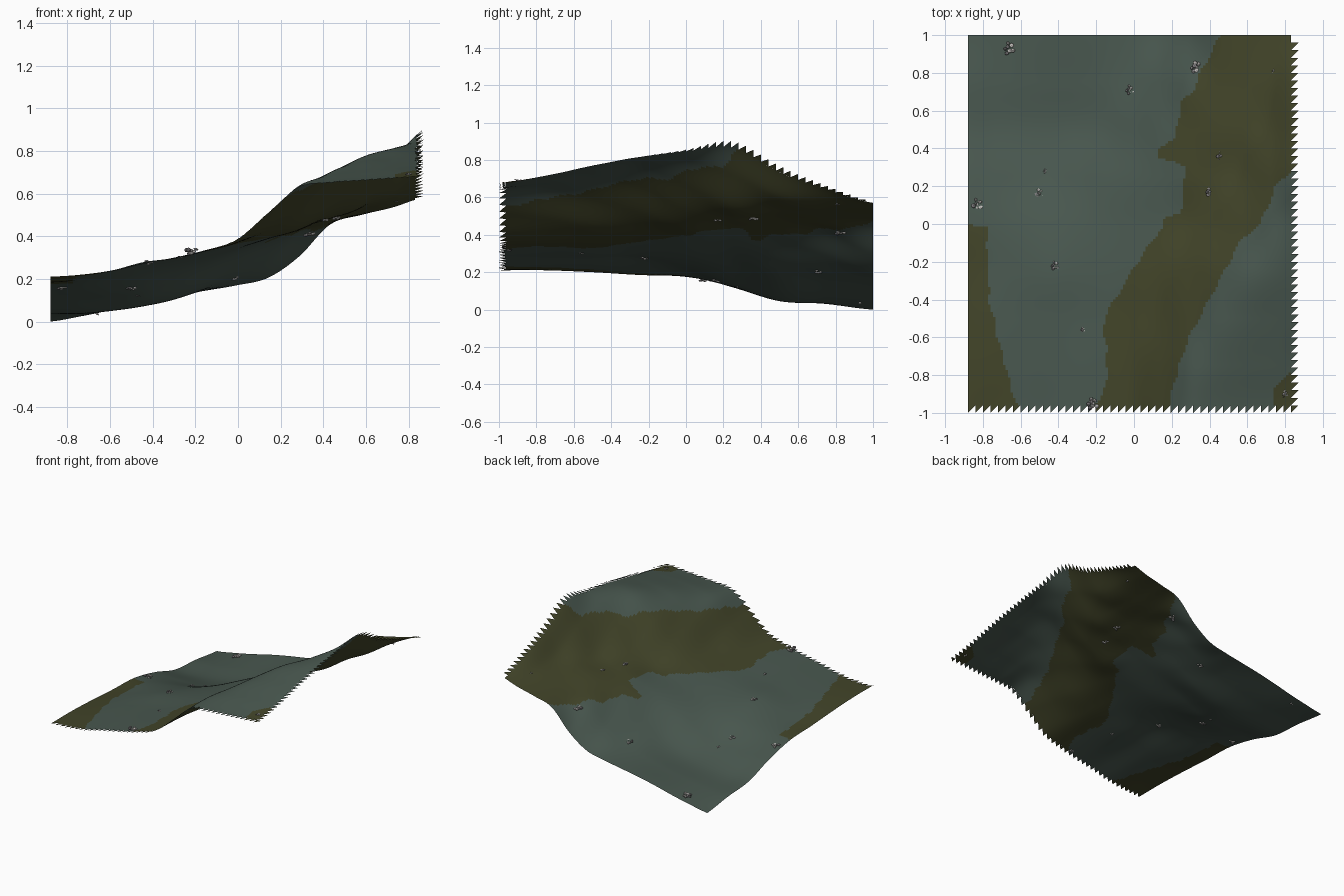
import bpy
import bmesh
import math
import random
from mathutils import Matrix, Vector

random.seed(4)
if "Cube" in bpy.data.objects:
    bpy.data.objects.remove(bpy.data.objects["Cube"], do_unlink=True)


def make_material(name, color):
    mat = bpy.data.materials.new(name)
    mat.use_nodes = True
    mat.diffuse_color = (*color, 1)
    bsdf = next(n for n in mat.node_tree.nodes if n.type == 'BSDF_PRINCIPLED')
    bsdf.inputs["Base Color"].default_value = (*color, 1)
    bsdf.inputs["Roughness"].default_value = 0.9
    return mat


slate = make_material("slate green", (0.066, 0.096, 0.078))
olive = make_material("olive", (0.054, 0.058, 0.022))
light_stone = make_material("light stone", (0.58, 0.56, 0.54))
dark_stone = make_material("dark stone", (0.24, 0.23, 0.24))

# Cross-sections of the hillside in hundredths, from the front to the back
SECTIONS = (
    (21, 21.5, 23.5, 27, 30, 33.5, 38.5, 51, 63, 65, 66, 67, 68),
    (21, 22, 24, 27.5, 30, 33.5, 38, 49, 63.5, 68.5, 70.5, 71.5, 71.5),
    (20, 21.5, 24, 27.5, 29.5, 33, 37, 44.5, 59, 70, 75, 76.5, 77),
    (18.5, 20, 23.5, 27.5, 29.5, 32.5, 36.5, 42, 52, 66, 76.5, 81, 81.5),
    (17.5, 18, 20, 22.5, 26, 30, 34.5, 39, 43.5, 53, 66.5, 79.5, 85.5),
    (12.5, 12, 12, 13.5, 19, 26, 32.5, 38.5, 44, 48.5, 55, 72, 90),
    (5, 4.5, 5.5, 7.5, 11, 17, 26, 36, 43, 48.5, 53, 60, 77),
    (3, 3.5, 5.5, 8, 11, 15, 20, 29, 41, 46.5, 51, 56.5, 66.5),
    (0, 2.5, 5.5, 9, 12, 14.5, 17, 20.5, 30.5, 45.5, 50, 53.5, 58),
)
LEFT, RIGHT, BACK, FRONT = -0.88, 0.87, 1.0, -1.0
COLS, ROWS, FINE = 44, 50, 3
DX, DY = (RIGHT - LEFT) / COLS, (BACK - FRONT) / ROWS


def spline(values, t):
    """Smooth curve through evenly spaced values, t from 0 to 1."""
    last = len(values) - 1
    s = min(max(t, 0), 1) * last
    i = min(int(s), last - 1)
    f = s - i
    a, b, c, d = (values[min(max(k, 0), last)] for k in range(i - 1, i + 3))
    return b + f * (c - a + f * (2 * a - 5 * b + 4 * c - d + f * (3 * (b - c) + d - a))) / 2


def height(x, y):
    u = (x - LEFT) / (RIGHT - LEFT)
    v = (y - FRONT) / (BACK - FRONT)
    return max(0, spline([spline(row, u) for row in SECTIONS], v) / 100)


def along(path, y):
    """x of a border path at a given y."""
    for (x1, y1), (x2, y2) in zip(path, path[1:]):
        if y <= y2:
            return x1 + (x2 - x1) * (y - y1) / (y2 - y1)
    return path[-1][0]


# Borders of the olive ground
BAND_LEFT = ((-.25, -1), (-.16, -.9), (-.14, -.78), (-.16, -.5), (-.06, -.33), (.04, -.17), (.14, -.03),
             (.16, .03), (.25, .06), (.27, .3), (.22, .33), (.13, .35), (.13, .4), (.22, .46),
             (.25, .64), (.31, .7), (.36, .82), (.46, 1))
BAND_RIGHT = ((.17, -1), (.28, -.62), (.4, -.4), (.57, -.08), (.67, 0), (.75, .2), (.88, .34), (.9, 1))
PATCH = ((-.61, -1), (-.68, -.77), (-.71, -.65), (-.77, -.4), (-.78, -.01), (-1, 0), (-1, 1))
CORNER = ((.72, -1), (.74, -.88), (.8, -.8), (.88, -.75), (1, -.7), (1, 1))


def is_olive(x, y):
    x += 0.006 * math.sin(41 * y)
    in_band = along(BAND_LEFT, y) < x < along(BAND_RIGHT, y)
    return in_band or x < along(PATCH, y) or x > along(CORNER, y)


# Hillside sheet: fine steps inside each cell, with a toothed rim on two sides
verts, faces, index = [], [], {}


def point(i, j):
    if (i, j) not in index:
        x, y = LEFT + i * DX / FINE, BACK - j * DY / FINE
        index[i, j] = len(verts)
        verts.append((x, y, height(x, y)))
    return index[i, j]


for i in range(FINE * (COLS - 1)):
    for j in range(FINE * (ROWS - 1)):
        faces.append((point(i, j), point(i, j + 1), point(i + 1, j + 1), point(i + 1, j)))


def tooth(col, row):
    i, j = FINE * col, FINE * row
    faces.append((point(i, j), point(i, j + FINE), point(i + FINE, j)))


for row in range(1, ROWS):
    tooth(COLS - 1, row)
for col in range(COLS - 1):
    tooth(col, ROWS - 1)

mesh = bpy.data.meshes.new("hillside")
mesh.from_pydata(verts, [], faces)
mesh.materials.append(slate)
mesh.materials.append(olive)
for poly in mesh.polygons:
    poly.use_smooth = True
    poly.material_index = int(is_olive(poly.center.x, poly.center.y))
bpy.context.collection.objects.link(bpy.data.objects.new("hillside", mesh))


# Loose stones: clusters of a few angular chips, the outer ones lying higher
def stone_cluster(name, x, y, size, lift):
    bm = bmesh.new()
    center = Vector((x, y, height(x, y)))
    for k in range(8):
        angle = k * 2.4
        reach = size * math.sqrt(k / 8) * random.uniform(.7, 1)
        spot = center + Vector((math.cos(angle) * reach, math.sin(angle) * reach,
                                reach * lift + size * random.uniform(-.2, .2)))
        scale = [size * random.uniform(.22, .4) for _ in range(2)] + [size * random.uniform(.15, .3)]
        turn = Matrix.Rotation(random.uniform(0, math.pi), 4, 'Z') @ Matrix.Rotation(random.uniform(-.5, .5), 4, 'X')
        before = len(bm.faces)
        bmesh.ops.create_icosphere(bm, subdivisions=1, radius=1,
                                   matrix=Matrix.Translation(spot) @ turn @ Matrix.Diagonal((*scale, 1)))
        bm.faces.ensure_lookup_table()
        for face in bm.faces[before:]:
            face.material_index = int(k % 3 == 1)
    mesh = bpy.data.meshes.new(name)
    bm.to_mesh(mesh)
    bm.free()
    mesh.materials.append(light_stone)
    mesh.materials.append(dark_stone)
    bpy.context.collection.objects.link(bpy.data.objects.new(name, mesh))


# x, y, size and upward spread of each cluster
STONES = ((-.66, .93, .036, .4), (-.83, .1, .036, .1), (-.5, .16, .026, -.2), (-.47, .28, .012, 0),
          (-.02, .71, .028, .2), (.33, .83, .036, .2), (.46, .36, .027, -.2), (.4, .17, .027, -.2),
          (-.42, -.22, .026, .2), (-.27, -.56, .015, 0), (-.22, -.95, .038, .8),
          (.8, -.9, .018, .2), (.74, .81, .012, -.2))
for number, (x, y, size, lift) in enumerate(STONES, 1):
    stone_cluster(f"stone_cluster_{number}", x, y, size, lift)
